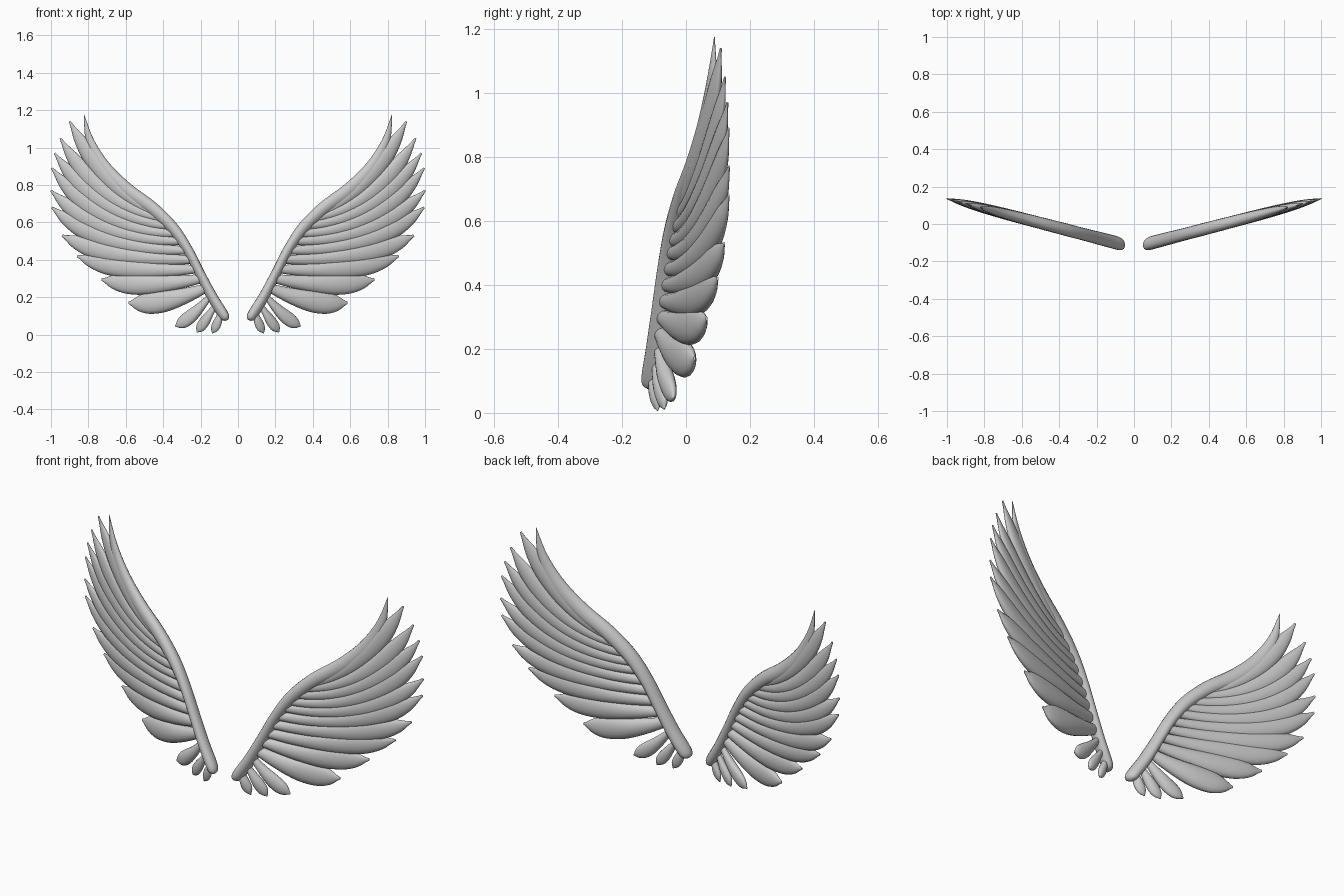
import bpy, bmesh, math
from mathutils import Vector

if "Cube" in bpy.data.objects:
    bpy.data.objects.remove(bpy.data.objects["Cube"])

grey = bpy.data.materials.new("light grey")
grey.diffuse_color = (0.6, 0.6, 0.6, 1)
grey.use_nodes = True
grey.node_tree.nodes["Principled BSDF"].inputs["Base Color"].default_value = grey.diffuse_color


def sample(points, t):
    """Smooth curve through a list of tuples, t from 0 to 1."""
    n = len(points) - 1
    i = min(int(t * n), n - 1)
    f = t * n - i
    a, b, c, d = (Vector(points[max(0, min(n, k))]) for k in (i - 1, i, i + 1, i + 2))
    return b + 0.5 * f * (c - a + f * (2 * a - 5 * b + 4 * c - d + f * (3 * (b - c) + d - a)))


def loft(name, path, profile, steps, sides=16):
    """Sweep an ellipse along a path (x, z); profile gives half width, half depth."""
    bm = bmesh.new()
    rings = []
    for s in range(steps + 1):
        t = s / steps
        p = path(t)
        tangent = (path(min(1, t + 0.01)) - path(max(0, t - 0.01))).normalized()
        side = Vector((-tangent.y, tangent.x))
        w, d = profile(t)
        ring = []
        for k in range(sides):
            a = 2 * math.pi * k / sides
            q = p + side * (w * math.cos(a))
            # the wing plane sweeps backward toward its outer end
            ring.append(bm.verts.new((q.x, -0.125 + 0.26 * q.x + d * math.sin(a), q.y)))
        rings.append(ring)
    for r0, r1 in zip(rings, rings[1:]):
        for k in range(sides):
            j = (k + 1) % sides
            bm.faces.new((r0[k], r0[j], r1[j], r1[k]))
    bm.faces.new(rings[0])
    bm.faces.new(rings[-1])
    bmesh.ops.recalc_face_normals(bm, faces=bm.faces)
    mesh = bpy.data.meshes.new(name)
    bm.to_mesh(mesh)
    bm.free()
    mesh.materials.append(grey)
    ob = bpy.data.objects.new(name, mesh)
    bpy.context.collection.objects.link(ob)
    ob.modifiers.new("other wing", 'MIRROR').use_mirror_merge = False
    bpy.context.view_layer.objects.active = ob
    ob.select_set(True)
    bpy.ops.object.shade_smooth_by_angle(angle=math.radians(50))
    ob.select_set(False)


# Leading edge: x, z, half width, half depth
edge = [(0.063, 0.075, 0.008, 0.012), (0.075, 0.10, 0.027, 0.034), (0.14, 0.205, 0.028, 0.036),
        (0.205, 0.33, 0.026, 0.035), (0.27, 0.455, 0.027, 0.034), (0.35, 0.57, 0.032, 0.034),
        (0.46, 0.675, 0.036, 0.033), (0.60, 0.775, 0.040, 0.031), (0.715, 0.89, 0.038, 0.026),
        (0.79, 1.03, 0.023, 0.016), (0.823, 1.176, 0.001, 0.001)]
loft("leading_edge", lambda t: sample(edge, t).to_2d(), lambda t: sample(edge, t)[2:], 50)

# Flight feathers: root, middle, tip (x, z) and half width
feathers = [
    ((0.42, 0.64), (0.68, 0.82), (0.90, 1.14), 0.048),
    ((0.39, 0.62), (0.70, 0.75), (0.95, 1.05), 0.048),
    ((0.35, 0.58), (0.70, 0.69), (0.98, 0.97), 0.050),
    ((0.33, 0.54), (0.70, 0.63), (0.995, 0.89), 0.052),
    ((0.30, 0.50), (0.69, 0.565), (1.0, 0.77), 0.052),
    ((0.27, 0.45), (0.68, 0.505), (0.995, 0.68), 0.053),
    ((0.25, 0.40), (0.64, 0.43), (0.94, 0.53), 0.055),
    ((0.22, 0.35), (0.57, 0.355), (0.86, 0.42), 0.056),
    ((0.19, 0.30), (0.48, 0.27), (0.73, 0.295), 0.058),
    ((0.17, 0.25), (0.39, 0.18), (0.585, 0.17), 0.060),
    ((0.15, 0.205), (0.25, 0.10), (0.335, 0.045), 0.036),
    ((0.12, 0.16), (0.175, 0.075), (0.22, 0.012), 0.028),
    ((0.09, 0.13), (0.11, 0.065), (0.138, 0.007), 0.024),
]
# Feather outline: share of full half width, half depth
outline = [(0.40, 0.60), (0.55, 0.75), (0.70, 0.90), (0.85, 1.0), (0.97, 1.0), (1.0, 0.92),
           (0.92, 0.78), (0.62, 0.52), (0.10, 0.10)]

for root, mid, tip, half in feathers:
    r, m, e = Vector(root), Vector(mid), Vector(tip)
    c = 2 * m - 0.5 * (r + e)
    depth = 0.4 * half + 0.010

    def path(t, r=r, c=c, e=e):
        return r * (1 - t) ** 2 + c * (2 * t * (1 - t)) + e * t * t

    def profile(t, half=half, depth=depth):
        o = sample(outline, t)
        return o[0] * half, o[1] * depth

    loft("flight_feather", path, profile, 28)
